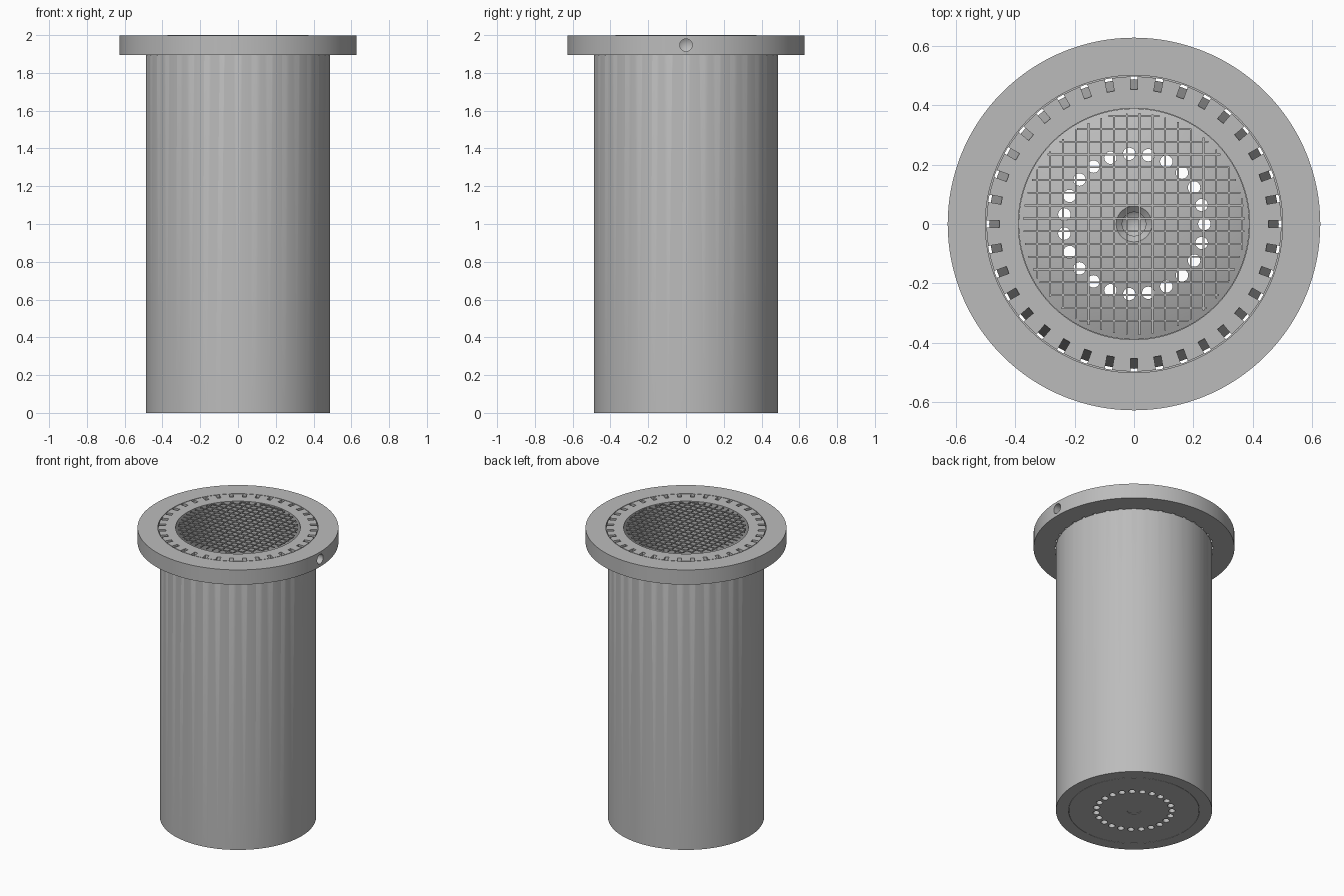
import bpy, bmesh, math
from mathutils import Matrix

old = bpy.data.objects.get("Cube")
if old:
    bpy.data.objects.remove(old, do_unlink=True)

grey = bpy.data.materials.new("metal_grey")
grey.use_nodes = True
grey.diffuse_color = (0.5, 0.5, 0.5, 1)
grey.node_tree.nodes["Principled BSDF"].inputs["Base Color"].default_value = (0.5, 0.5, 0.5, 1)

TOP = 1.997
FLANGE_Z = 1.895


def make(name, bm):
    bmesh.ops.recalc_face_normals(bm, faces=bm.faces)
    mesh = bpy.data.meshes.new(name)
    bm.to_mesh(mesh)
    bm.free()
    mesh.materials.append(grey)
    obj = bpy.data.objects.new(name, mesh)
    bpy.context.collection.objects.link(obj)
    return obj


def revolve(bm, profile, steps, matrix=Matrix()):
    """Spin a closed (radius, height) outline around z."""
    verts = [bm.verts.new((r, 0, z)) for r, z in profile]
    edges = [bm.edges.new((a, b)) for a, b in zip(verts, verts[1:] + verts[:1])]
    out = bmesh.ops.spin(bm, geom=verts + edges, cent=(0, 0, 0), axis=(0, 0, 1),
                         angle=math.tau, steps=steps, use_duplicate=False)
    new = set(verts)
    stack = list(verts)
    while stack:
        for e in stack.pop().link_edges:
            for v in e.verts:
                if v not in new:
                    new.add(v)
                    stack.append(v)
    new = list(new)
    bmesh.ops.remove_doubles(bm, verts=new, dist=0.00005)
    new = [v for v in new if v.is_valid]
    loose = [e for v in new for e in v.link_edges if not e.link_faces]
    bmesh.ops.delete(bm, geom=list(set(loose)), context='EDGES')
    bmesh.ops.transform(bm, matrix=matrix, verts=[v for v in new if v.is_valid])


def cut(obj, cutter):
    cutter.hide_render = True
    mod = obj.modifiers.new("cut", 'BOOLEAN')
    mod.object = cutter
    mod.solver = 'EXACT'
    bpy.context.view_layer.objects.active = obj
    bpy.ops.object.modifier_apply(modifier=mod.name)
    bpy.data.objects.remove(cutter, do_unlink=True)


def smooth(obj):
    bpy.ops.object.select_all(action='DESELECT')
    obj.select_set(True)
    bpy.context.view_layer.objects.active = obj
    bpy.ops.object.shade_smooth_by_angle(angle=math.radians(30))


# Tube with its flange and the seam groove around the collar
bm = bmesh.new()
revolve(bm, [(0.39, TOP), (0.497, TOP), (0.497, TOP - 0.02), (0.501, TOP - 0.02),
             (0.501, TOP), (0.628, TOP), (0.628, FLANGE_Z), (0.488, FLANGE_Z),
             (0.488, 0), (0.41, 0), (0.41, 0.08), (0.39, 0.08)], 128)
body = make("flanged_tube", bm)

# Ring of sloping slots through the collar
bm = bmesh.new()
slot = [(0.453, TOP + 0.01), (0.453, TOP - 0.005), (0.489, FLANGE_Z - 0.01),
        (0.497, FLANGE_Z - 0.01), (0.497, TOP + 0.01)]
for i in range(36):
    turn = Matrix.Rotation(math.tau * i / 36, 4, 'Z')
    sides = [[bm.verts.new(turn @ Matrix.Translation((r, y, z)).to_translation())
              for r, z in slot] for y in (-0.0125, 0.0125)]
    bm.faces.new(sides[0])
    bm.faces.new(sides[1])
    for k in range(len(slot)):
        j = (k + 1) % len(slot)
        bm.faces.new((sides[0][k], sides[0][j], sides[1][j], sides[1][k]))
cut(body, make("slot_cutter", bm))

# Drilled hole with a pointed end in the flange's side
bm = bmesh.new()
revolve(bm, [(0, -0.02), (0, 0.11), (0.033, 0.09), (0.033, -0.02)], 32,
        Matrix.Translation((0.64, 0, 1.947)) @ Matrix.Rotation(-math.pi / 2, 4, 'Y'))
cut(body, make("side_hole_cutter", bm))
smooth(body)

# Domed base plug with a countersunk, drilled centre
bm = bmesh.new()
dome = [(r, 0.18 - 0.08 * (r / 0.389) ** 2)
        for r in [0.06 + 0.329 * i / 12 for i in range(13)]]
revolve(bm, [(0, 0.08), (0.04, 0.11), (0.04, 0.16)] + dome +
        [(0.389, 0.079), (0.408, 0.079), (0.408, 0), (0.044, 0), (0.044, 0.004), (0, 0.004)], 96)
plug = make("domed_base", bm)

# Ring of drain holes through the base
bm = bmesh.new()
for i in range(23):
    a = math.tau * i / 23
    bmesh.ops.create_cone(bm, cap_ends=True, segments=20, radius1=0.021, radius2=0.021, depth=0.6,
                          matrix=Matrix.Translation((0.237 * math.cos(a), 0.237 * math.sin(a), 0.1)))
cut(plug, make("drain_cutter", bm))
smooth(plug)

# Square wire mesh trimmed to a circle over the mouth
bm = bmesh.new()
for k in range(-8, 9):
    p = 0.019 + 0.0431 * k
    half = math.sqrt(0.374 ** 2 - p ** 2)
    for axis in (0, 1):
        place = Matrix.Rotation(math.pi / 2 * axis, 4, 'Z')
        offset = p if axis == 0 else -p
        bmesh.ops.create_cube(bm, size=1, matrix=place @ Matrix.Translation(
            (0, offset, 1.9965)) @ Matrix.Diagonal((2 * half, 0.006, 0.007, 1)))
make("wire_mesh", bm)
